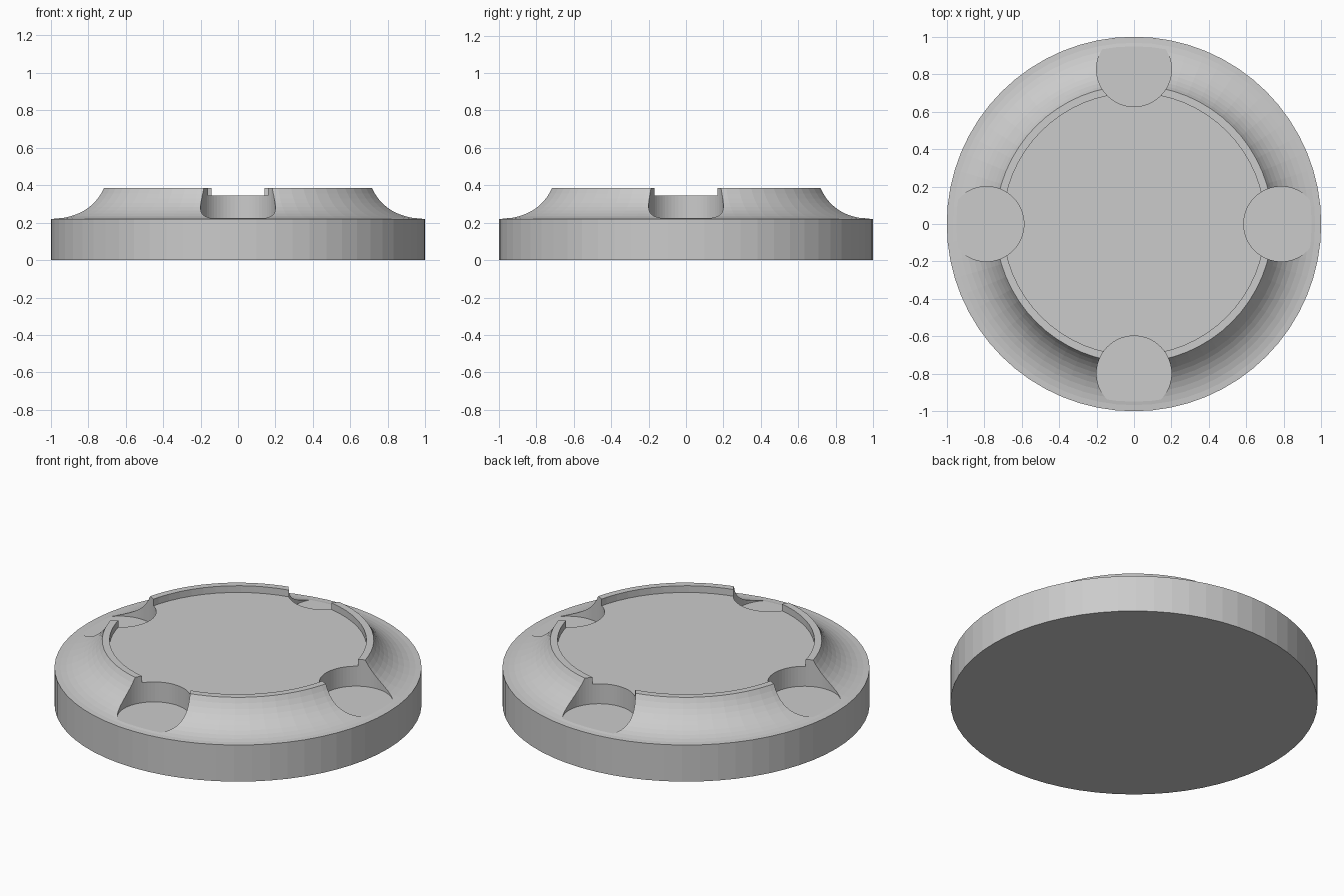
import bpy, bmesh, math
from mathutils import Matrix

if "Cube" in bpy.data.objects:
    bpy.data.objects.remove(bpy.data.objects["Cube"])

SEG = 64


def make_object(name, bm):
    mesh = bpy.data.meshes.new(name)
    bmesh.ops.recalc_face_normals(bm, faces=bm.faces)
    bm.to_mesh(mesh)
    bm.free()
    obj = bpy.data.objects.new(name, mesh)
    bpy.context.collection.objects.link(obj)
    return obj


def lathe(name, profile):
    """Closed solid of revolution; profile runs bottom rim to top centre rim."""
    bm = bmesh.new()
    rings = []
    for r, z in profile:
        rings.append([bm.verts.new((r * math.cos(2 * math.pi * i / SEG),
                                    r * math.sin(2 * math.pi * i / SEG), z))
                      for i in range(SEG)])
    for a, b in zip(rings, rings[1:]):
        for i in range(SEG):
            j = (i + 1) % SEG
            bm.faces.new((a[i], a[j], b[j], b[i]))
    bm.faces.new(rings[0][::-1])
    bm.faces.new(rings[-1])
    return make_object(name, bm)


# round base: straight wall, concave cove, thin rim and shallow recess
R = 0.287
STEPS = 10
end = math.asin(0.26 / R)
cove = [(1 - R * math.sin(end * k / STEPS), 0.22 + R - R * math.cos(end * k / STEPS))
        for k in range(STEPS + 1)]
base = lathe("round_base", [(1, 0)] + cove + [(0.70, cove[-1][1]), (0.70, 0.345)])

# four round pockets cut into the rim
bm = bmesh.new()
floor, top = 0.225, 0.6
for x, y in [(0, 0.827), (0, -0.798), (-0.788, 0), (0.786, 0)]:
    bmesh.ops.create_cone(bm, cap_ends=True, segments=64, radius1=0.2, radius2=0.2,
                          depth=top - floor,
                          matrix=Matrix.Translation((x, y, (floor + top) / 2)))
cutter = make_object("pocket_cutter", bm)
cutter.hide_render = True

mod = base.modifiers.new("pockets", "BOOLEAN")
mod.operation = "DIFFERENCE"
mod.solver = "EXACT"
mod.object = cutter
bpy.context.view_layer.objects.active = base
base.select_set(True)
bpy.ops.object.modifier_apply(modifier=mod.name)
bpy.data.objects.remove(cutter)
